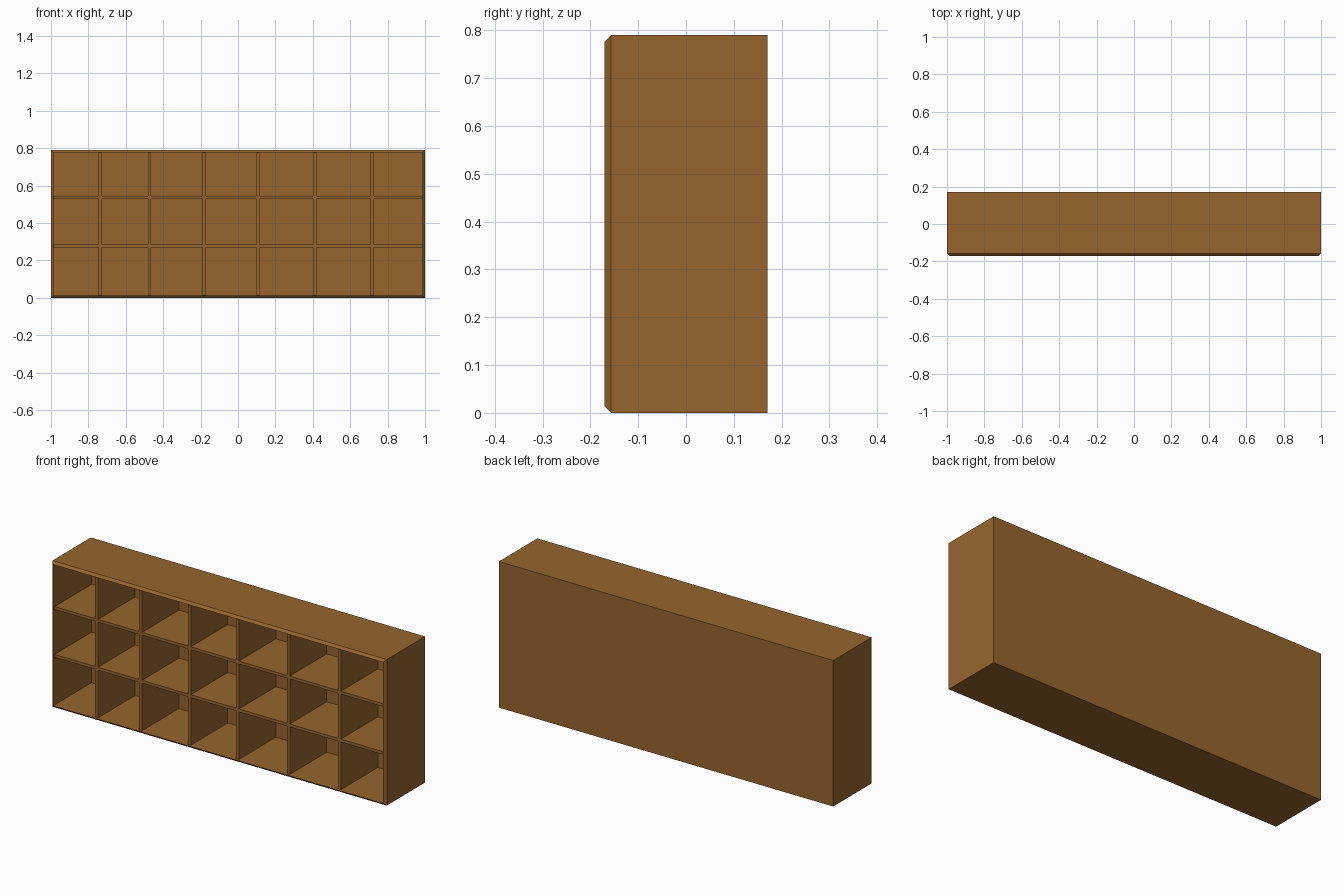
import bpy, bmesh

if "Cube" in bpy.data.objects:
    bpy.data.objects.remove(bpy.data.objects["Cube"])

wood = bpy.data.materials.new("brown wood")
wood.diffuse_color = (0.31, 0.131, 0.027, 1)
wood.use_nodes = True
wood.node_tree.nodes["Principled BSDF"].inputs["Base Color"].default_value = wood.diffuse_color

HEIGHT, DEPTH, T = 0.79, 0.17, 0.013   # T = panel thickness and front chamfer
FACE, BACK = -DEPTH + T, 0.158         # divider fronts, inside of back panel


def finish(name, bm):
    bmesh.ops.recalc_face_normals(bm, faces=bm.faces)
    mesh = bpy.data.meshes.new(name)
    bm.to_mesh(mesh)
    bm.free()
    mesh.materials.append(wood)
    obj = bpy.data.objects.new(name, mesh)
    bpy.context.collection.objects.link(obj)
    return obj


def box(name, x0, x1, y0, y1, z0, z1):
    bm = bmesh.new()
    bmesh.ops.create_cube(bm, size=1)
    for v in bm.verts:
        v.co = (x1 if v.co.x > 0 else x0,
                y1 if v.co.y > 0 else y0,
                z1 if v.co.z > 0 else z0)
    return finish(name, bm)


# Outer case: nested rectangles (inset, y) from the back, round the
# chamfered front rim, to the inside of the back panel
bm = bmesh.new()
rings = []
for inset, y in [(0, DEPTH), (0, FACE), (T, -DEPTH), (T, BACK)]:
    x, z0, z1 = 1 - inset, inset, HEIGHT - inset
    rings.append([bm.verts.new(c) for c in
                  [(-x, y, z0), (x, y, z0), (x, y, z1), (-x, y, z1)]])
for a, b in zip(rings, rings[1:]):
    for i in range(4):
        j = (i + 1) % 4
        bm.faces.new((a[i], a[j], b[j], b[i]))
bm.faces.new(rings[0])
bm.faces.new(rings[-1])
finish("case", bm)

# Two full-width shelves
for i, z in enumerate((0.278, 0.537)):
    box(f"shelf_{i + 1}", -1 + T, 1 - T, FACE, BACK, z - 0.008, z + 0.008)

# Six upright dividers, cut between the shelves
rows = [(T, 0.27), (0.286, 0.529), (0.545, HEIGHT - T)]
for i, x in enumerate((-0.736, -0.473, -0.181, 0.107, 0.411, 0.717)):
    for r, (z0, z1) in enumerate(rows):
        box(f"divider_{i + 1}_row_{r + 1}", x - 0.009, x + 0.009, FACE, BACK, z0, z1)
